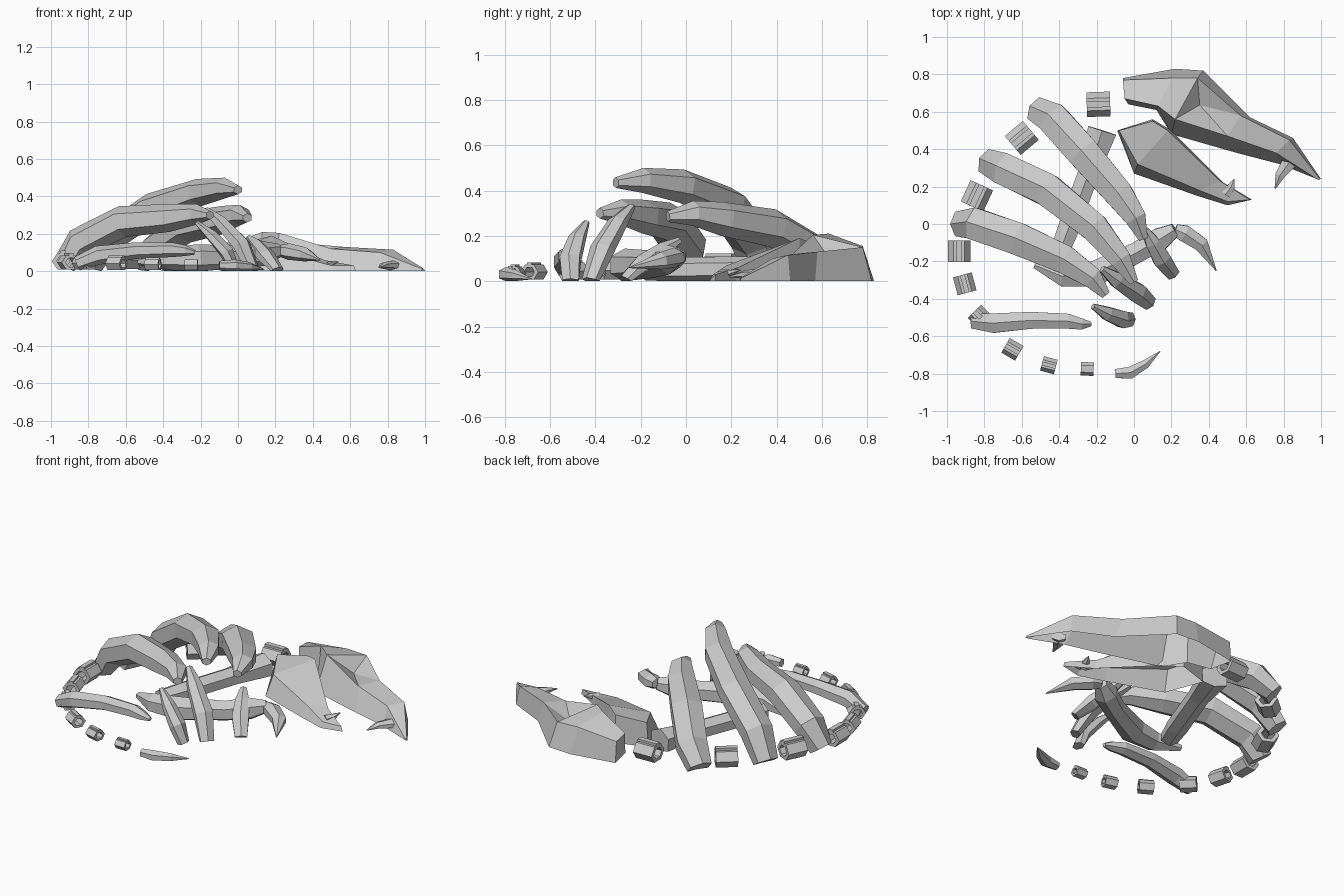
import bpy, bmesh, math
from mathutils import Vector, Matrix


def finish(bm, name, open_base=False):
    for v in bm.verts:
        v.co.z = max(v.co.z, 0)
    bmesh.ops.recalc_face_normals(bm, faces=bm.faces)
    if open_base:
        base = [f for f in bm.faces if all(v.co.z < 1e-4 for v in f.verts)]
        bmesh.ops.delete(bm, geom=base, context='FACES')
    me = bpy.data.meshes.new(name)
    bm.to_mesh(me)
    bm.free()
    ob = bpy.data.objects.new(name, me)
    bpy.context.collection.objects.link(ob)
    return ob


def loft(rings, bm):
    vr = [[bm.verts.new(p) for p in r] for r in rings]
    n = len(vr[0])
    faces = []
    for a, b in zip(vr, vr[1:]):
        faces.append([bm.faces.new((a[i], a[(i + 1) % n], b[(i + 1) % n], b[i])) for i in range(n)])
    bm.faces.new(vr[0])
    bm.faces.new(vr[-1][::-1])
    return faces


def bone(name, path, radii, flat=0.75, n=6):
    """Faceted tube along a path, radii give half-widths."""
    pts = [Vector(p) for p in path]
    rings = []
    for i, p in enumerate(pts):
        t = (pts[min(i + 1, len(pts) - 1)] - pts[max(i - 1, 0)]).normalized()
        side = t.cross(Vector((0, 0, 1))).normalized()
        up = side.cross(t)
        r = radii[i]
        rings.append([p + side * r * math.cos(k * math.tau / n + math.pi / 2)
                      + up * r * flat * math.sin(k * math.tau / n + math.pi / 2) for k in range(n)])
    bm = bmesh.new()
    loft(rings, bm)
    return finish(bm, name)


# Upper skull shell: stations of far base, far top, near top, near base
bm = bmesh.new()
skull = loft([
    [(-.06, .78, 0), (-.06, .77, .13), (-.05, .67, .14), (-.03, .64, 0)],
    [(.22, .83, 0), (.2, .78, .155), (.13, .63, .21), (.12, .61, 0)],
    [(.37, .82, 0), (.34, .78, .15), (.22, .56, .205), (.2, .48, 0)],
    [(.62, .57, 0), (.57, .58, .13), (.5, .47, .12), (.55, .38, 0)],
    [(.85, .46, 0), (.83, .45, .115), (.76, .38, .1), (.78, .32, 0)],
    [(1, .24, 0), (.995, .24, .012), (.985, .235, .012), (.98, .24, 0)]], bm)
# Eye socket pressed into the top of the skull
eye = skull[2][1]
bmesh.ops.inset_individual(bm, faces=[eye], thickness=.03)
c = bmesh.ops.poke(bm, faces=[eye])["verts"][0]
c.co += Vector((-.04, .03, -.06))
finish(bm, "upper_skull", True)

# Lower jaw shell
bm = bmesh.new()
loft([
    [(.1, .56, 0), (.1, .55, .17), (-.08, .5, .15), (-.09, .5, 0)],
    [(.2, .5, 0), (.18, .5, .19), (.02, .32, .12), (0, .27, 0)],
    [(.48, .22, 0), (.46, .23, .06), (.35, .18, .07), (.34, .15, 0)],
    [(.63, .13, 0), (.62, .13, .03), (.5, .12, .03), (.5, .1, 0)]], bm)
finish(bm, "lower_jaw", True)

# Teeth
bone("upper_tooth", [(.83, .33, .03), (.78, .26, .03), (.755, .19, .02)], [.045, .03, .004], .6)
bone("lower_tooth", [(.49, .16, .03), (.52, .2, .04), (.535, .24, .05)], [.035, .022, .003], .7)

# Large arched ribs
w = [.075, .098, .1, .088, .065, .028]
bone("rib_front", [(-.52, .61, .03), (-.43, .56, .13), (-.27, .38, .235), (-.08, .16, .275),
                   (.01, .03, .3), (.05, -.08, .285)], w, .85)
bone("rib_middle", [(-.78, .33, .03), (-.69, .29, .18), (-.46, .18, .335), (-.21, -.02, .42),
                    (-.07, -.19, .445), (0, -.31, .435)], w, .85)
bone("rib_back", [(-.93, 0, .03), (-.85, 0, .15), (-.62, -.08, .265), (-.37, -.19, .285),
                  (-.22, -.29, .305), (-.15, -.38, .3)], w, .85)
bone("rib_small", [(-.86, -.52, .04), (-.75, -.53, .085), (-.55, -.515, .11), (-.35, -.52, .115),
                   (-.28, -.535, .11), (-.23, -.535, .1)], [.045, .06, .052, .046, .034, .014], .85)

# Short ribs of the near side, planted in the ground
bone("near_rib_front", [(.06, -.03, .18), (.1, -.1, .14), (.15, -.19, .08), (.21, -.27, 0)],
     [.02, .045, .055, .04])
bone("near_rib_middle", [(-.17, -.24, .33), (-.09, -.3, .26), (.02, -.37, .14), (.08, -.42, 0)],
     [.02, .048, .06, .045])
bone("near_rib_back", [(-.22, -.44, .26), (-.14, -.48, .19), (-.06, -.51, .1), (-.02, -.51, 0)],
     [.016, .042, .052, .042])

# Folded limb and claw
bone("upper_limb", [(-.41, -.18, .05), (-.36, -.05, .05), (-.24, .28, .055), (-.17, .5, .06)],
     [.055, .065, .065, .09], .85)
bone("lower_limb", [(-.53, -.22, .05), (-.38, -.28, .065), (-.22, -.27, .07), (.02, -.15, .075),
                    (.14, -.08, .095), (.22, -.03, .11)], [.02, .062, .078, .064, .07, .04], .95)
bone("claw", [(.22, -.03, .11), (.27, -.05, .105), (.36, -.11, .09), (.44, -.25, .06)],
     [.035, .052, .045, .003], .85)

# Vertebrae: hollow hexagonal rings with a low fin, curving round to the tail
spine = [(-.19, .64, .066, 2), (-.6, .46, .066, 40), (-.84, .15, .066, 65), (-.935, -.145, .06, 90),
         (-.905, -.32, .052, 105), (-.82, -.5, .05, 135), (-.65, -.67, .045, 150),
         (-.455, -.755, .04, 165), (-.25, -.775, .036, 178)]
for i, (x, y, s, deg) in enumerate(spine):
    bm = bmesh.new()
    m = Matrix.Translation((x, y, s * .9)) @ Matrix.Rotation(math.radians(deg), 4, 'Z')
    grid = []
    for lx, r in ((-s, 1), (s, 1), (s, .6), (-s, .6)):
        grid.append([bm.verts.new(m @ Vector((lx * .95, s * r * math.cos(k * math.pi / 3),
                     s * .85 * r * math.sin(k * math.pi / 3)))) for k in range(6)])
    for a in range(4):
        for k in range(6):
            p, q = grid[a], grid[(a + 1) % 4]
            bm.faces.new((p[k], p[(k + 1) % 6], q[(k + 1) % 6], q[k]))
    fin = m @ Matrix.Translation((0, 0, s * .8)) @ Matrix.Diagonal((s * 1.9, s * .5, s * .3, 1))
    bmesh.ops.create_cube(bm, size=1, matrix=fin)
    finish(bm, f"vertebra_{i + 1}", True)

# Tail tip
bone("tail_tip", [(-.1, -.8, .03), (-.02, -.795, .03), (.06, -.75, .025), (.14, -.68, .01)],
     [.028, .037, .027, .002], .9)
